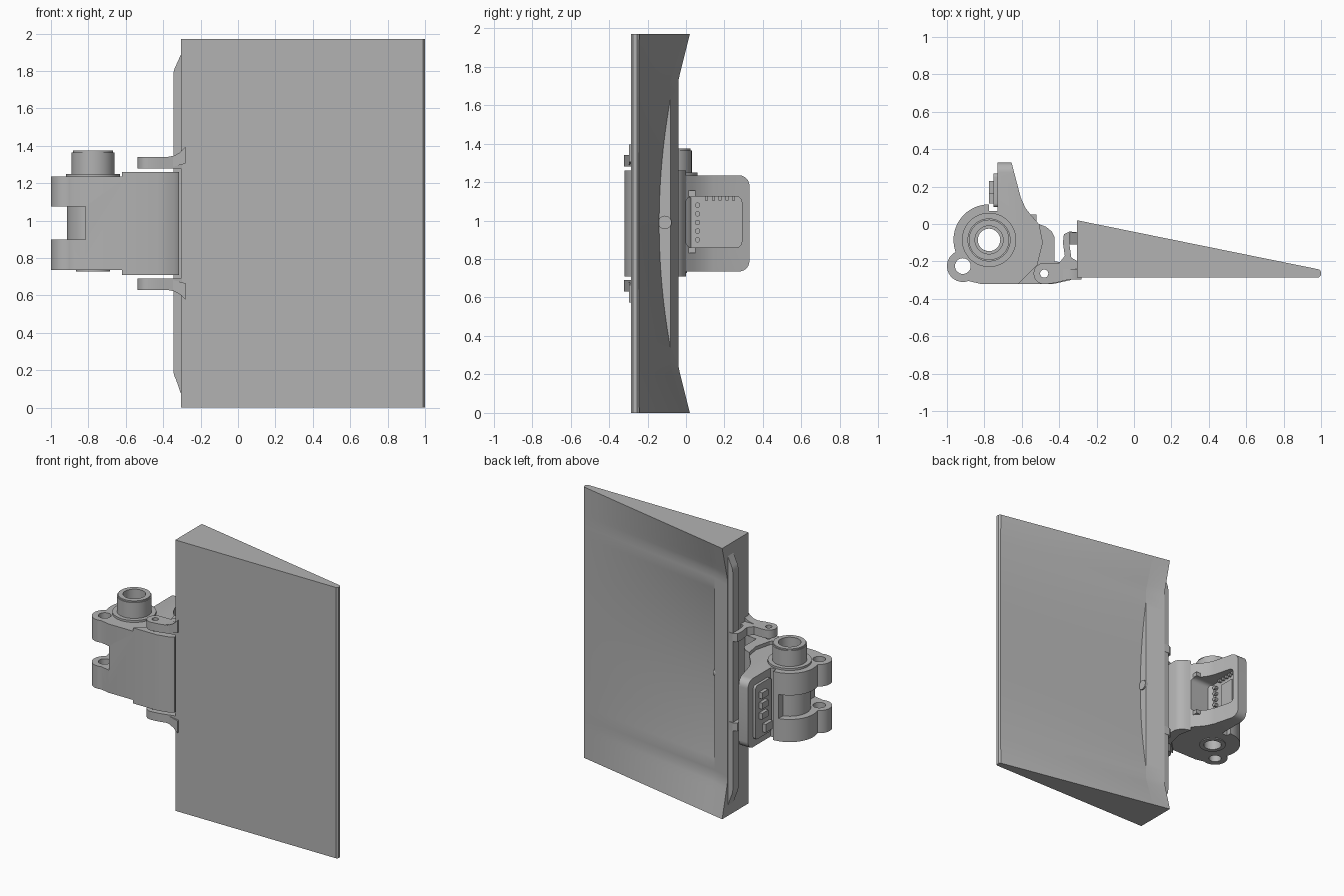
import bpy, bmesh, math

old = bpy.data.objects.get("Cube")
if old:
    bpy.data.objects.remove(old, do_unlink=True)

grey = bpy.data.materials.new("plain_grey")
grey.use_nodes = True
COLOUR = (0.45, 0.45, 0.45, 1)
grey.diffuse_color = COLOUR
grey.node_tree.nodes["Principled BSDF"].inputs["Base Color"].default_value = COLOUR
parts = []

AXES = {"x": lambda u, v, w: (w, u, v),
        "y": lambda u, v, w: (u, w, v),
        "z": lambda u, v, w: (u, v, w)}


def finish(name, bm):
    bmesh.ops.recalc_face_normals(bm, faces=bm.faces)
    mesh = bpy.data.meshes.new(name)
    bm.to_mesh(mesh)
    bm.free()
    mesh.materials.append(grey)
    ob = bpy.data.objects.new(name, mesh)
    bpy.context.collection.objects.link(ob)
    parts.append(ob)
    return ob


def prism(name, pts, lo, hi, axis="z"):
    """Extrude a flat outline along one axis."""
    bm = bmesh.new()
    rows = [[bm.verts.new(AXES[axis](u, v, w)) for u, v in pts] for w in (lo, hi)]
    bm.faces.new(rows[0])
    bm.faces.new(rows[1])
    for i in range(len(pts)):
        j = (i + 1) % len(pts)
        bm.faces.new((rows[0][i], rows[0][j], rows[1][j], rows[1][i]))
    return finish(name, bm)


def arc(cx, cy, r, a0, a1, n=16):
    return [(cx + r * math.cos(math.radians(a0 + (a1 - a0) * i / n)),
             cy + r * math.sin(math.radians(a0 + (a1 - a0) * i / n))) for i in range(n + 1)]


def circle(cx, cy, r, n=40):
    return arc(cx, cy, r, 0, 360, n)[:-1]


def rounded(u0, u1, v0, v1, r):
    return (arc(u1 - r, v0 + r, r, -90, 0, 6) + arc(u1 - r, v1 - r, r, 0, 90, 6)
            + arc(u0 + r, v1 - r, r, 90, 180, 6) + arc(u0 + r, v0 + r, r, 180, 270, 6))


def rect(u0, u1, v0, v1):
    return [(u0, v0), (u1, v0), (u1, v1), (u0, v1)]


def cut(ob, cutters, op="DIFFERENCE"):
    """Bake boolean cuts, then discard the cutters."""
    for c in cutters:
        m = ob.modifiers.new("cut", "BOOLEAN")
        m.operation, m.solver, m.object = op, "EXACT", c
    graph = bpy.context.evaluated_depsgraph_get()
    baked = bpy.data.meshes.new_from_object(ob.evaluated_get(graph))
    ob.modifiers.clear()
    ob.data = baked
    for c in cutters:
        parts.remove(c)
        bpy.data.objects.remove(c, do_unlink=True)


# Wedge-shaped flap with a dished back and a step beside the hinge edge
X0, X1, HEIGHT, FRONT, STEP = -0.305, 1.0, 1.97, -0.285, -0.175
MID = HEIGHT / 2


def back_y(x, z, dished):
    line = 0.02 - 0.265 * (x - X0) / (X1 - X0)
    ramp = min(1, min(z, HEIGHT - z) / 0.24)
    if not dished:
        return line - (0.06 + 0.013 * (x - X0) / (STEP - X0)) * ramp
    belly = max(0, 1 - ((z - MID) / 0.655) ** 2)
    return line - (0.073 * ramp + 0.06 * belly) * (X1 - x) / (X1 - STEP)


columns = [(X0, False), (STEP, False), (STEP + 0.001, True)]
columns += [(STEP + (X1 - 0.01 - STEP) * i / 10, True) for i in range(1, 11)]
bm = bmesh.new()
sections = []
for i in range(49):
    z = HEIGHT * i / 48
    ring = [(x, back_y(x, z, d)) for x, d in columns]
    ring += [(X1, -0.255), (X1, -0.275), (X1 - 0.01, FRONT), (X0, FRONT)]
    sections.append([bm.verts.new((x, y, z)) for x, y in ring])
for a, b in zip(sections, sections[1:]):
    for i in range(len(a)):
        j = (i + 1) % len(a)
        bm.faces.new((a[i], a[j], b[j], b[i]))
bm.faces.new(sections[0])
bm.faces.new(sections[-1])
finish("flap", bm)

# Rounded lip along the hinge edge, and the small nub on the step
lip = ([(-0.3, 0.06)] + [(-0.3, 1.9)] + arc(-0.245, 1.78, 0.1, 150, 180, 6)
       + arc(-0.245, 0.2, 0.1, 180, 210, 6))
prism("flap_lip", lip, -0.11, -0.045, "y")
prism("step_nub", circle(-0.11, 0.99, 0.035, 20), -0.2, -0.165, "x")

# Hinge body with lug, bore, slot and upright panel
CX, CY = -0.775, -0.085
outline = [(-0.82, -0.32), (-0.6, -0.32), (-0.52, -0.22), (-0.49, -0.1), (-0.5, -0.01),
           (-0.54, 0.035), (-0.58, 0.085), (-0.605, 0.14), (-0.655, 0.33), (-0.73, 0.33),
           (-0.73, 0.07), (-0.775, 0.07)]
outline += arc(CX, CY, 0.19, 90, 200, 20) + arc(-0.915, -0.225, 0.085, 120, 290, 16)
body = prism("hinge_body", outline, 0.735, 1.235)
cut(body, [prism("corner_shape", rounded(-0.6, 0.33, 0.735, 1.235, 0.055), -1.2, 0, "x")], "INTERSECT")
cut(body, [prism("front_slot", rect(-1.1, -0.815, -0.5, 0.3), 0.9, 1.075),
           prism("lug_hole", circle(-0.915, -0.225, 0.042), 0.5, 1.5),
           prism("window", rounded(0.0, 0.29, 0.86, 1.125, 0.03), -0.69, -0.4, "x")])
prism("barrel_core", circle(CX, CY, 0.14), 0.85, 1.12)
for ob in (body, parts[-1]):
    cut(ob, [prism("bore", circle(CX, CY, 0.06), 0.5, 1.6)])


def tube(name, r_out, r_in, z0, z1):
    ob = prism(name, circle(CX, CY, r_out, 48), z0, z1)
    cut(ob, [prism("tube_bore", circle(CX, CY, r_in, 48), z0 - 0.1, z1 + 0.1)])


tube("collar", 0.145, 0.06, 1.2, 1.25)
tube("bushing", 0.115, 0.075, 1.23, 1.365)
tube("bushing_rim", 0.108, 0.075, 1.36, 1.375)
tube("bushing_liner", 0.08, 0.06, 1.2, 1.3)
tube("lower_ring", 0.09, 0.06, 0.728, 0.76)

# Front cover that wraps the right side of the hinge body
cover = [(-0.62, -0.32), (-0.43, -0.32), (-0.34, -0.3), (-0.315, -0.28), (-0.315, -0.23),
         (-0.34, -0.21), (-0.425, -0.2), (-0.425, -0.07), (-0.44, -0.04), (-0.47, -0.015),
         (-0.51, 0.0), (-0.49, -0.1), (-0.52, -0.22)]
cut(prism("hinge_cover", cover, 0.71, 1.26),
    [prism("pin_hole", circle(-0.48, -0.265, 0.022, 20), 0.5, 1.5)])

# Pair of hinge arms with hooked tips and flared roots
arm = arc(-0.48, -0.265, 0.057, 90, 270, 14)
arm += [(-0.42, -0.315), (-0.3, -0.285), (-0.3, -0.2), (-0.335, -0.18), (-0.345, -0.11),
        (-0.3, -0.1), (-0.3, -0.045), (-0.345, -0.04), (-0.375, -0.055), (-0.38, -0.1),
        (-0.37, -0.17), (-0.4, -0.208)]
for name, z0, side in (("lower_arm", 0.63, -1), ("upper_arm", 1.28, 1)):
    cut(prism(name, arm, z0, z0 + 0.06),
        [prism("arm_hole", circle(-0.48, -0.265, 0.022, 20), 0.5, 1.5)])
    zc = z0 + 0.03
    flare = [(-0.38, zc - side * 0.03), (-0.28, zc - side * 0.005), (-0.28, zc + side * 0.085),
             (-0.31, zc + side * 0.055), (-0.34, zc + side * 0.038), (-0.38, zc + side * 0.03)]
    prism(name + "_flare", flare, -0.297, -0.24, "y")

# Circuit board and components on the upright panel
prism("circuit_board", rounded(0.09, 0.27, 0.79, 1.18, 0.02), -0.75, -0.72, "x")
for i in range(3):
    prism("chip", rect(0.16, 0.23, 0.93 + 0.075 * i, 0.975 + 0.075 * i), -0.775, -0.74, "x")
prism("connector", rect(0.11, 0.19, 0.82, 0.88), -0.775, -0.74, "x")
prism("window_plate", rect(0.12, 0.23, 0.885, 1.08), -0.7, -0.683, "x")
for i in range(5):
    prism("window_tooth", rect(0.1 + 0.035 * i, 0.115 + 0.035 * i, 1.105, 1.13), -0.7, -0.67, "x")
    prism("socket_pin", circle(0.06, 0.9 + 0.045 * i, 0.014, 12), -0.7, -0.665, "x")
for z in (0.83, 1.125):
    prism("board_clip", rect(0.0, 0.05, z, z + 0.03), -0.7, -0.52, "x")

# Smooth the round surfaces and keep the hard edges
bpy.ops.object.select_all(action="DESELECT")
for ob in parts:
    ob.select_set(True)
bpy.context.view_layer.objects.active = body
bpy.ops.object.shade_smooth_by_angle(angle=math.radians(30))
